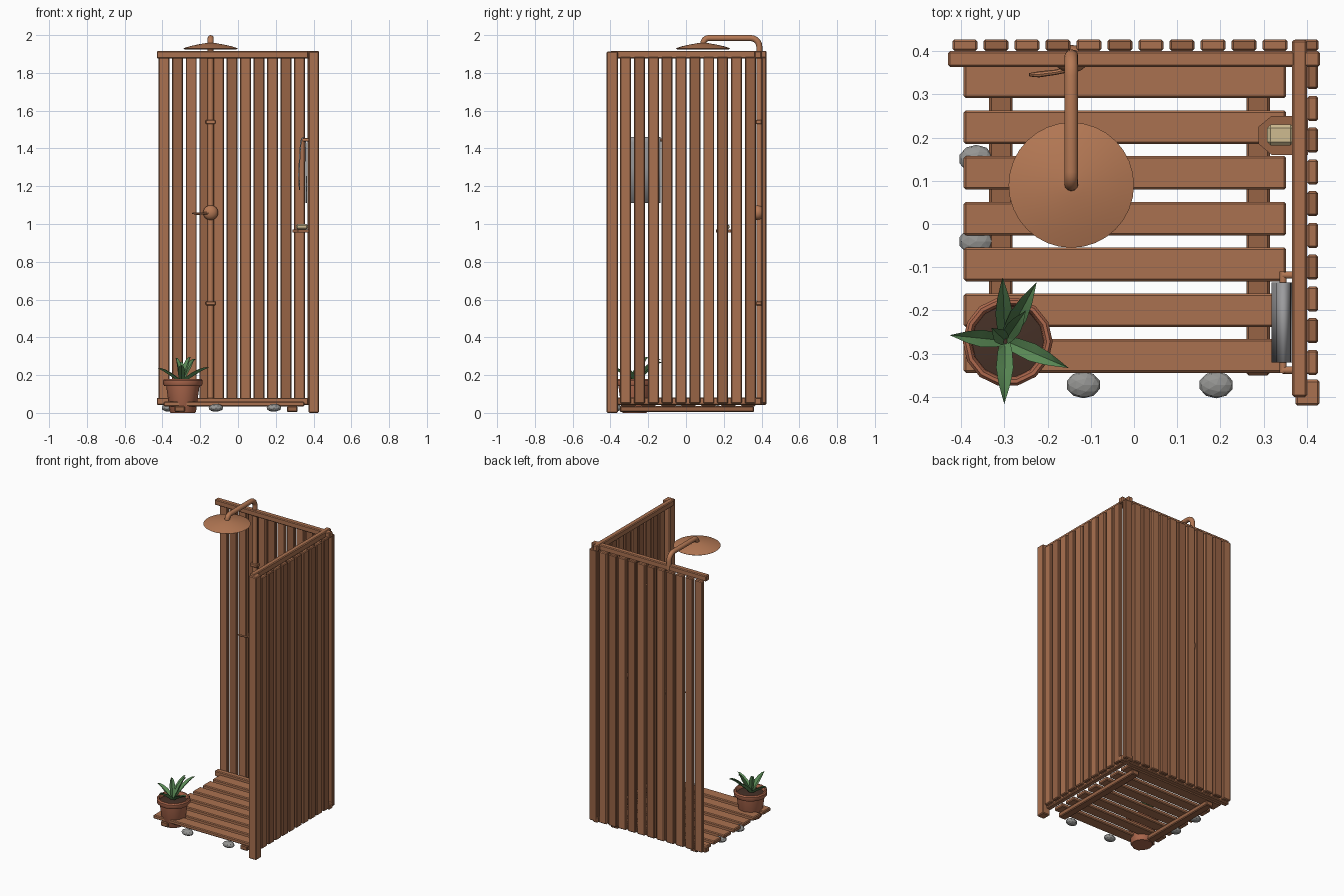
import bpy, bmesh, math
from mathutils import Vector

if "Cube" in bpy.data.objects:
    bpy.data.objects.remove(bpy.data.objects["Cube"])


def mat(name, r, g, b):
    m = bpy.data.materials.new(name)
    m.diffuse_color = (r, g, b, 1)
    m.use_nodes = True
    m.node_tree.nodes["Principled BSDF"].inputs["Base Color"].default_value = m.diffuse_color
    return m


WOOD = [mat("wood_light", .40, .165, .08), mat("wood_dark", .31, .125, .06)]
COPPER = mat("copper", .46, .19, .09)
CLAY = mat("clay", .42, .14, .075)
SOIL = mat("soil", .06, .03, .02)
LEAF = mat("leaf", .10, .25, .09)
STONE = mat("stone", .30, .30, .29)
TOWEL = mat("towel_cloth", .33, .33, .34)
SOAP = mat("soap_cream", .62, .50, .28)


def add(name, bm, m, smooth=None):
    bmesh.ops.recalc_face_normals(bm, faces=bm.faces)
    me = bpy.data.meshes.new(name)
    bm.to_mesh(me)
    bm.free()
    ob = bpy.data.objects.new(name, me)
    bpy.context.collection.objects.link(ob)
    me.materials.append(m)
    if smooth:
        bpy.ops.object.select_all(action='DESELECT')
        ob.select_set(True)
        bpy.context.view_layer.objects.active = ob
        bpy.ops.object.shade_smooth_by_angle(angle=math.radians(smooth))
    return ob


def box(name, x0, x1, y0, y1, z0, z1, m, bevel=.005):
    bm = bmesh.new()
    bmesh.ops.create_cube(bm, size=1)
    for v in bm.verts:
        v.co = ((x0 + x1) / 2 + v.co.x * (x1 - x0), (y0 + y1) / 2 + v.co.y * (y1 - y0),
                (z0 + z1) / 2 + v.co.z * (z1 - z0))
    if bevel:
        bmesh.ops.bevel(bm, geom=bm.edges[:], offset=bevel, segments=1, affect='EDGES')
    return add(name, bm, m)


def lathe(name, x, y, profile, n, m, smooth=40):
    bm = bmesh.new()
    vs = [bm.verts.new((x + r, y, z)) for r, z in profile]
    es = [bm.edges.new(p) for p in zip(vs, vs[1:])]
    bmesh.ops.spin(bm, geom=vs + es, cent=(x, y, 0), axis=(0, 0, 1),
                   angle=2 * math.pi, steps=n, use_duplicate=False)
    bmesh.ops.remove_doubles(bm, verts=bm.verts, dist=1e-5)
    return add(name, bm, m, smooth)


def ball(name, c, s, m, smooth=None, sub=2):
    bm = bmesh.new()
    bmesh.ops.create_icosphere(bm, subdivisions=sub, radius=1)
    for v in bm.verts:
        v.co = Vector(c) + v.co * Vector(s)
    return add(name, bm, m, smooth)


def tube(name, pts, r, m, n=12):
    """Sweep a circle along a path; r is one radius or one per point."""
    pts = [Vector(p) for p in pts]
    bm, rings = bmesh.new(), []
    for i, p in enumerate(pts):
        d = (pts[min(i + 1, len(pts) - 1)] - pts[max(i - 1, 0)]).normalized()
        a = Vector((1, 0, 0)) if abs(d.x) < .8 else Vector((0, 0, 1))
        a = (a - d * a.dot(d)).normalized()
        b = d.cross(a)
        rr = r[i] if isinstance(r, list) else r
        rings.append([bm.verts.new(p + rr * (a * math.cos(t) + b * math.sin(t)))
                      for t in [2 * math.pi * k / n for k in range(n)]])
    for q, s in zip(rings, rings[1:]):
        for k in range(n):
            bm.faces.new((q[k], q[(k + 1) % n], s[(k + 1) % n], s[k]))
    bm.faces.new(rings[0])
    bm.faces.new(rings[-1])
    return add(name, bm, m, 40)


# deck: two joists and seven planks
for i, x in enumerate((-.308, .287)):
    box(f"deck_joist_{i}", x - .027, x + .027, -.35, .36, .004, .036, WOOD[1])
for i in range(7):
    y = -.305 + .1058 * i
    box(f"deck_plank_{i}", -.394, .352, y - .039, y + .039, .035, .06, WOOD[0])

# back and side walls of vertical slats
for i in range(12):
    x = -.391 + .0717 * i
    box(f"back_slat_{i}", x - .029, x + .029, .40, .427, .05, 1.885, WOOD[i % 2])
for i in range(10):
    y = -.32 + .0734 * i
    box(f"side_slat_{i}", .40, .426, y - .029, y + .029, .05, 1.885, WOOD[i % 2])
for tag, z in (("bottom", .042), ("top", 1.877)):
    box(f"back_rail_{tag}", -.43, .43, .363, .40, z, z + .038, WOOD[0])
    box(f"side_rail_{tag}", .365, .40, -.40, .426, z, z + .04, WOOD[0])
box("front_post", .373, .429, -.42, -.36, 0, 1.912, WOOD[0])

# shower pipe with rounded bends
PX, R = -.145, .045
path = [(PX, .388, .05), (PX, .388, 1.0), (PX, .388, 1.9)]
for k in range(7):
    a = math.pi / 2 * k / 6
    path.append((PX, .388 - R + R * math.cos(a), 1.939 + R * math.sin(a)))
for k in range(7):
    a = math.pi / 2 * k / 6
    path.append((PX, .12 - .028 * math.sin(a), 1.956 + .028 * math.cos(a)))
path.append((PX, .092, 1.945))
tube("shower_pipe", path, .016, COPPER)
lathe("shower_head", PX, .09, [(0, 1.925), (.137, 1.925), (.145, 1.93), (.11, 1.941),
                               (.07, 1.95), (.03, 1.957), (0, 1.959)], 32, COPPER)
for i, z in enumerate((.58, 1.54)):
    box(f"pipe_clamp_{i}", PX - .026, PX + .026, .368, .402, z - .011, z + .011, COPPER, .004)

# valve and lever
ball("valve_body", (PX, .382, 1.06), (.04, .032, .04), COPPER, 40, 3)
tube("valve_lever", [(PX, .36, 1.06), (-.18, .351, 1.056), (-.22, .346, 1.055), (-.242, .345, 1.058)],
     [.008, .006, .007, .004], COPPER, 8)

# towel bar with brackets
tube("towel_bar", [(.345, -.345, 1.445), (.345, -.11, 1.445)], .008, COPPER, 10)
for i, y in enumerate((-.338, -.118)):
    tube(f"towel_bracket_{i}", [(.343, y, 1.445), (.402, y, 1.445)], .009, COPPER, 10)

# towel folded over the bar
prof = [(.326, 1.18), (.322, 1.26), (.327, 1.36), (.332, 1.43), (.338, 1.452), (.345, 1.457),
        (.353, 1.452), (.358, 1.43), (.36, 1.30), (.362, 1.11)]
bm = bmesh.new()
rows = [[bm.verts.new((x, y, z)) for x, z in prof] for y in (-.32, -.135)]
for k in range(len(prof) - 1):
    bm.faces.new((rows[0][k], rows[0][k + 1], rows[1][k + 1], rows[1][k]))
towel = add("towel", bm, TOWEL, 50)
sol = towel.modifiers.new("thickness", 'SOLIDIFY')
sol.thickness, sol.offset = .007, 0

# soap shelf with clipped corners, and soap
bm = bmesh.new()
f = bm.faces.new([bm.verts.new((x, y, .955)) for x, y in
                  ((.402, .16), (.318, .16), (.288, .185), (.288, .225), (.318, .25), (.402, .25))])
ext = bmesh.ops.extrude_face_region(bm, geom=[f])
for v in ext["geom"]:
    if isinstance(v, bmesh.types.BMVert):
        v.co.z += .016
add("soap_shelf", bm, WOOD[1])
box("soap", .308, .37, .182, .23, .971, 1.0, SOAP, .008)

# plant pot and soil
QX, QY = -.292, -.272
lathe("plant_pot", QX, QY, [(0, 0), (.065, 0), (.07, .008), (.088, .143), (.098, .143), (.104, .152),
                            (.104, .172), (.098, .18), (.09, .18), (.085, .172), (.082, .15)], 14, CLAY, 35)
lathe("pot_soil", QX, QY, [(.086, .158), (.05, .163), (0, .165)], 14, SOIL)


def leaf(name, tip, w):
    """Arching pointed leaf with a keeled underside."""
    base = Vector((QX - .006, QY + .002, .16))
    tip = Vector(tip)
    out = Vector((tip.x - base.x, tip.y - base.y, 0))
    side = Vector((-out.y, out.x, 0)).normalized()
    bm, rings = bmesh.new(), []
    for t, k in ((0, .5), (.2, .85), (.45, 1), (.7, .7), (.88, .32)):
        c = base + out * t
        c.z += (tip.z - base.z) * (1 - (1 - t) ** 1.6)
        nrm = Vector((-out.x, -out.y, out.length * 1.2)).normalized()
        rings.append([bm.verts.new(p) for p in (c + side * w * k + nrm * .006, c - nrm * .004,
                                                c - side * w * k + nrm * .006, c - nrm * .010 * k)])
    end = bm.verts.new(tip)
    for q, s in zip(rings, rings[1:]):
        for j in range(4):
            bm.faces.new((q[j], q[(j + 1) % 4], s[(j + 1) % 4], s[j]))
    for j in range(4):
        bm.faces.new((rings[-1][j], rings[-1][(j + 1) % 4], end))
    bm.faces.new(rings[0])
    add(name, bm, LEAF, 30)


for i, (tip, w) in enumerate((((-.304, -.123, .27), .02), ((-.225, -.134, .285), .021),
                              ((-.151, -.333, .24), .021), ((-.30, -.416, .25), .02),
                              ((-.426, -.257, .235), .02), ((-.25, -.20, .295), .018),
                              ((-.33, -.24, .29), .018))):
    leaf(f"leaf_{i}", tip, w)

# stones at the deck edges
for i, (x, y, a, b) in enumerate(((-.117, -.372, .04, .031), (.19, -.372, .04, .031),
                                  (-.365, .15, .04, .033), (-.365, -.04, .04, .033))):
    ball(f"stone_{i}", (x, y, .027), (a, b, .021), STONE)
